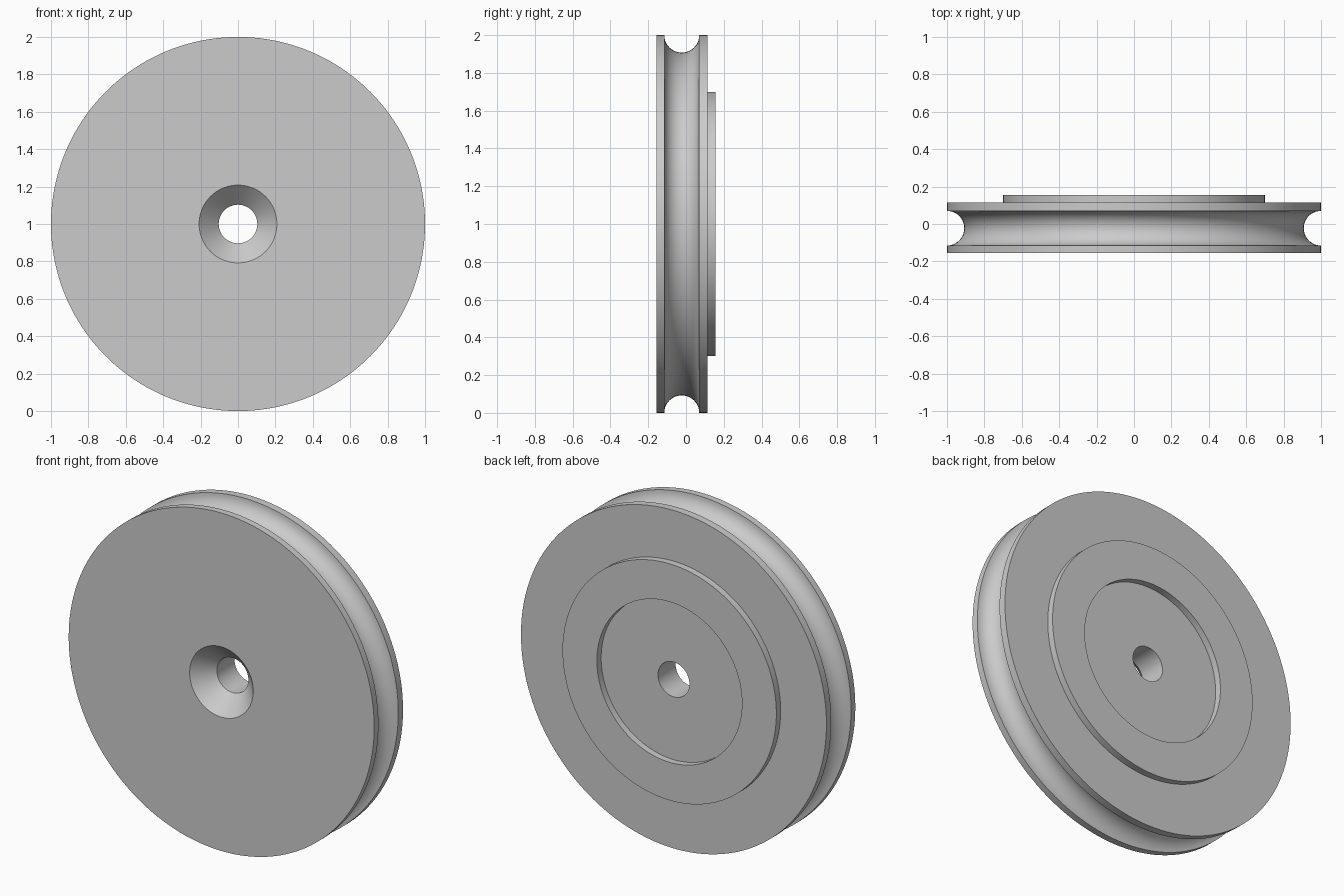
import bpy, bmesh
from math import pi, sin, cos, radians
from mathutils import Vector

if "Cube" in bpy.data.objects:
    bpy.data.objects.remove(bpy.data.objects["Cube"], do_unlink=True)

# Main dimensions
CENTRE = Vector((0, 0, 1))
RADIUS = 1.0
FRONT, BACK, RIM = -0.155, 0.115, 0.155
HOLE, SINK = 0.103, 0.208
GROOVE_Y, GROOVE_R = -0.0225, 0.0925
RING_OUT, RING_IN = 0.7, 0.475
SIDES, GROOVE_STEPS = 160, 20

grey = bpy.data.materials.new("plain_grey")
grey.use_nodes = True
colour = (0.6, 0.6, 0.6, 1)
grey.diffuse_color = colour
grey.node_tree.nodes["Principled BSDF"].inputs["Base Color"].default_value = colour

# Cross-section as (radius, y): countersink, front face, groove, back ring, bore
profile = [(HOLE, FRONT + SINK - HOLE), (SINK, FRONT), (RADIUS, FRONT)]
for i in range(GROOVE_STEPS + 1):
    a = pi * i / GROOVE_STEPS
    profile.append((RADIUS - GROOVE_R * sin(a), GROOVE_Y - GROOVE_R * cos(a)))
profile += [(RADIUS, BACK), (RING_OUT, BACK), (RING_OUT, RIM),
            (RING_IN, RIM), (RING_IN, BACK), (HOLE, BACK)]

# Revolve the closed section around the wheel's axle
bm = bmesh.new()
verts = [bm.verts.new(CENTRE + Vector((r, y, 0))) for r, y in profile]
edges = [bm.edges.new((v, verts[i - 1])) for i, v in enumerate(verts)]
bmesh.ops.spin(bm, geom=verts + edges, cent=CENTRE, axis=(0, 1, 0),
               angle=2 * pi, steps=SIDES, use_merge=True)
bmesh.ops.remove_doubles(bm, verts=bm.verts, dist=0.0001)
bmesh.ops.recalc_face_normals(bm, faces=bm.faces)

mesh = bpy.data.meshes.new("pulley_wheel")
bm.to_mesh(mesh)
bm.free()
mesh.materials.append(grey)
wheel = bpy.data.objects.new("pulley_wheel", mesh)
bpy.context.collection.objects.link(wheel)

# Smooth the curved walls, keep the rims crisp
bpy.ops.object.select_all(action='DESELECT')
wheel.select_set(True)
bpy.context.view_layer.objects.active = wheel
bpy.ops.object.shade_smooth_by_angle(angle=radians(30))
